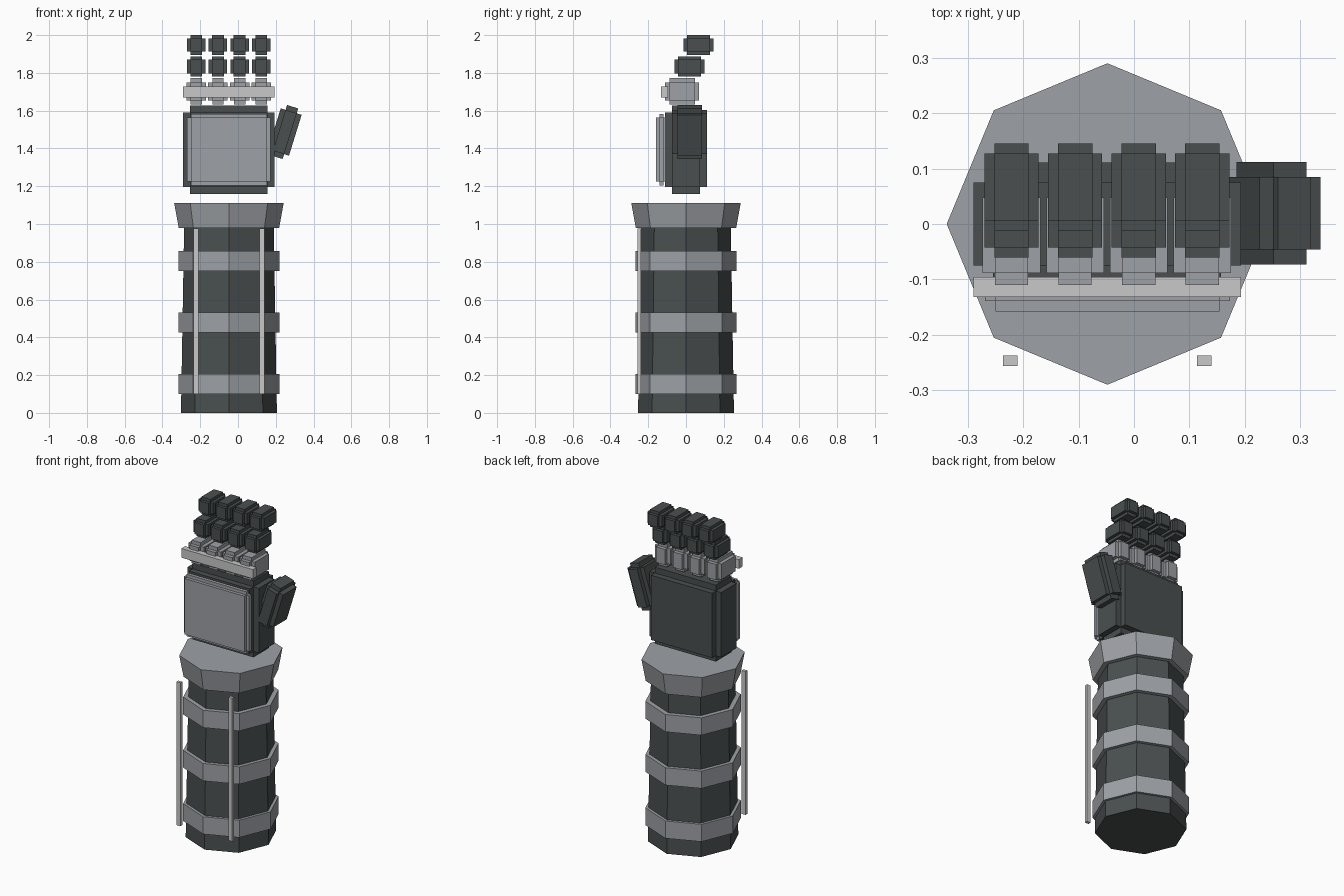
import bpy
import math
from mathutils import Matrix, Vector

if "Cube" in bpy.data.objects:
    bpy.data.objects.remove(bpy.data.objects["Cube"], do_unlink=True)

import bmesh

AXIS_X = -0.048  # centre line of the arm


def material(name, rgb):
    mat = bpy.data.materials.new(name)
    mat.use_nodes = True
    colour = (*rgb, 1)
    mat.diffuse_color = colour
    mat.node_tree.nodes["Principled BSDF"].inputs["Base Color"].default_value = colour
    return mat


charcoal = material("charcoal", (0.068, 0.078, 0.078))
steel = material("steel_grey", (0.34, 0.355, 0.38))
silver = material("light_silver", (0.58, 0.58, 0.58))


def finish(name, bm, mat):
    mesh = bpy.data.meshes.new(name)
    bm.to_mesh(mesh)
    bm.free()
    mesh.materials.append(mat)
    obj = bpy.data.objects.new(name, mesh)
    bpy.context.collection.objects.link(obj)
    return obj


def add_box(bm, size):
    bmesh.ops.create_cube(bm, size=1, matrix=Matrix.Diagonal((*size, 1)))


def box(name, low, high, mat):
    low, high = Vector(low), Vector(high)
    bm = bmesh.new()
    add_box(bm, high - low)
    obj = finish(name, bm, mat)
    obj.location = (low + high) / 2
    return obj


def stepped_block(name, low, high, step, mat):
    """Block with notched edges: three crossed boxes, each full length on one axis."""
    low, high = Vector(low), Vector(high)
    full = high - low
    bm = bmesh.new()
    for axis in range(3):
        size = full - Vector((2 * step,) * 3)
        size[axis] = full[axis]
        add_box(bm, size)
    obj = finish(name, bm, mat)
    obj.location = (low + high) / 2
    return obj


def octagon(name, z0, z1, r0, r1, mat):
    bm = bmesh.new()
    bmesh.ops.create_cone(bm, cap_ends=True, segments=8, radius1=r0, radius2=r1, depth=z1 - z0)
    obj = finish(name, bm, mat)
    obj.location = (AXIS_X, 0, (z0 + z1) / 2)
    return obj


# Forearm with bands and flared wrist collar
octagon("forearm", 0, 1.0, 0.254, 0.237, charcoal)
for i, z in enumerate((0.1, 0.425, 0.75)):
    octagon(f"forearm_band_{i + 1}", z, z + 0.106, 0.268, 0.268, steel)
octagon("wrist_collar", 0.98, 1.112, 0.266, 0.29, steel)

# Thin rails on the front of the forearm
for side, sign in (("right", -1), ("left", 1)):
    x = AXIS_X + sign * 0.175
    box(f"{side}_rail", (x - 0.013, -0.256, 0.1), (x + 0.013, -0.237, 0.975), silver)

# Palm, plate and knuckle guard
stepped_block("palm", (-0.29, -0.111, 1.16), (0.193, 0.111, 1.627), 0.036, charcoal)
stepped_block("hand_plate", (-0.269, -0.158, 1.205), (0.173, -0.1, 1.583), 0.019, steel)
box("knuckle_guard", (-0.29, -0.132, 1.671), (0.193, -0.096, 1.727), silver)

# Four fingers of three floating segments: front, back, bottom, top, half width, notch
segments = (
    ("base", -0.11, 0.07, 1.633, 1.772, 0.052, 0.022, steel),
    ("middle", -0.06, 0.097, 1.78, 1.888, 0.049, 0.018, charcoal),
    ("tip", -0.012, 0.145, 1.895, 2.0, 0.049, 0.018, charcoal),
)
for i in range(4):
    x = -0.221 + i * 0.1147
    for part, y0, y1, z0, z1, half, step, mat in segments:
        stepped_block(f"finger_{i + 1}_{part}", (x - half, y0, z0), (x + half, y1, z1), step, mat)

# Thumb leaning outward
thumb = stepped_block("thumb", (0.19, -0.073, 1.347), (0.306, 0.112, 1.627), 0.027, charcoal)
thumb.rotation_euler.y = math.radians(17.2)
